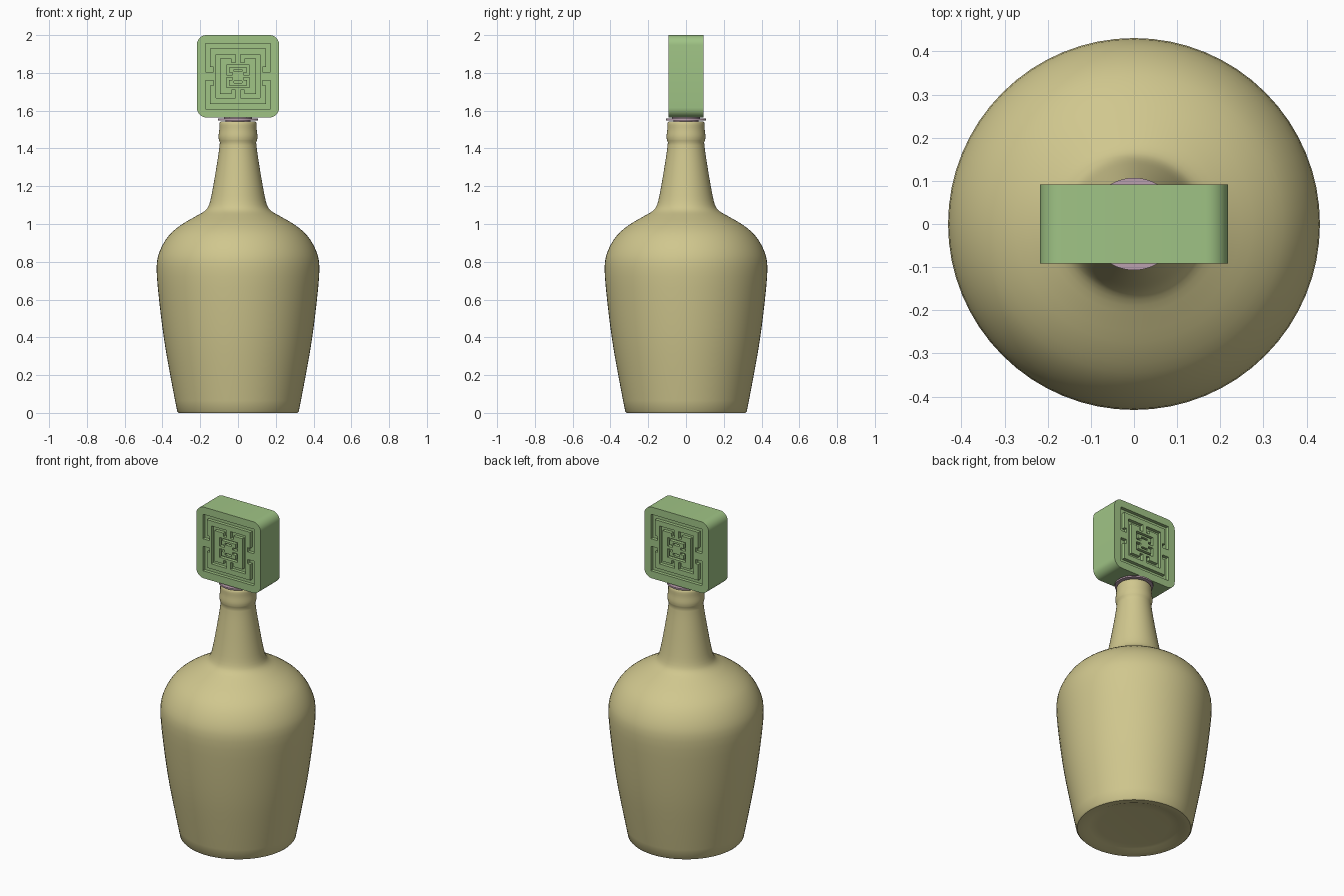
import bpy, bmesh, math
from mathutils import Vector

cube = bpy.data.objects.get("Cube")
if cube:
    bpy.data.objects.remove(cube, do_unlink=True)


def material(name, rgb):
    m = bpy.data.materials.new(name)
    m.use_nodes = True
    m.diffuse_color = (*rgb, 1)
    for n in m.node_tree.nodes:
        if n.type == 'BSDF_PRINCIPLED':
            n.inputs["Base Color"].default_value = (*rgb, 1)
    return m


tan = material("tan ceramic", (0.63, 0.57, 0.27))
green = material("jade green", (0.35, 0.55, 0.235))
pink = material("dusty pink", (0.50, 0.35, 0.43))


def finish(bm, name, mat, angle=35):
    bmesh.ops.recalc_face_normals(bm, faces=bm.faces)
    me = bpy.data.meshes.new(name)
    bm.to_mesh(me)
    bm.free()
    me.materials.append(mat)
    ob = bpy.data.objects.new(name, me)
    bpy.context.collection.objects.link(ob)
    smooth(ob, angle)
    return ob


def smooth(ob, angle):
    bpy.ops.object.select_all(action='DESELECT')
    ob.select_set(True)
    bpy.context.view_layer.objects.active = ob
    bpy.ops.object.shade_smooth_by_angle(angle=math.radians(angle))


def spline(pts, steps=3):
    """Smooth a profile with a Catmull-Rom curve through its points."""
    p = [Vector(q) for q in pts]
    p = [2 * p[0] - p[1]] + p + [2 * p[-1] - p[-2]]
    out = []
    for a, b, c, d in zip(p, p[1:], p[2:], p[3:]):
        for i in range(steps):
            t = i / steps
            out.append(0.5 * (2 * b + (c - a) * t + (2 * a - 5 * b + 4 * c - d) * t ** 2
                              + (3 * b - a - 3 * c + d) * t ** 3))
    return [tuple(v) for v in out] + [tuple(pts[-1])]


def lathe(name, profile, mat, seg=64):
    """Revolve (radius, z) points about z and cap both ends."""
    bm = bmesh.new()
    rings = [[bm.verts.new((r * math.cos(2 * math.pi * i / seg),
                            r * math.sin(2 * math.pi * i / seg), z))
              for i in range(seg)] for r, z in profile]
    for lo, hi in zip(rings, rings[1:]):
        for i in range(seg):
            j = (i + 1) % seg
            bm.faces.new((lo[i], lo[j], hi[j], hi[i]))
    bm.faces.new(rings[0][::-1])
    bm.faces.new(rings[-1])
    return finish(bm, name, mat)


def prism(bm, outline, y0, y1):
    """Add a solid with an (x, z) outline between two depths."""
    a = [bm.verts.new((x, y0, z)) for x, z in outline]
    b = [bm.verts.new((x, y1, z)) for x, z in outline]
    bm.faces.new(a)
    bm.faces.new(b[::-1])
    for i in range(len(a)):
        j = (i + 1) % len(a)
        bm.faces.new((a[i], b[i], b[j], a[j]))


# Bottle: recessed foot, tapered body, shoulder, neck and rounded lip
foot = [(0.20, 0.015), (0.25, 0.012), (0.28, 0.0), (0.315, 0.0)]
body = spline([(0.322, 0.008), (0.355, 0.18), (0.39, 0.38), (0.418, 0.6), (0.431, 0.77),
               (0.413, 0.86), (0.365, 0.94), (0.30, 0.996), (0.225, 1.04), (0.175, 1.07),
               (0.152, 1.105), (0.135, 1.18), (0.116, 1.29), (0.102, 1.38), (0.096, 1.432)])
lip = spline([(0.101, 1.442), (0.103, 1.465), (0.099, 1.50), (0.098, 1.532), (0.092, 1.543)])
lathe("bottle", foot + body + lip + [(0.07, 1.543)], tan)

# Stopper collar with a short stem into the neck and the block
lathe("stopper_collar", [(0.065, 1.53), (0.065, 1.549), (0.107, 1.549), (0.107, 1.558),
                         (0.075, 1.558), (0.075, 1.575)], pink)

# Stopper block: rounded square slab
CZ, HALF, DEPTH, R = 1.782, 0.218, 0.092, 0.052
outline = []
for k, (sx, sz) in enumerate([(1, 1), (-1, 1), (-1, -1), (1, -1)]):
    for i in range(9):
        a = math.pi / 2 * (k + i / 8)
        outline.append((sx * (HALF - R) + R * math.cos(a), CZ + sz * (HALF - R) + R * math.sin(a)))
bm = bmesh.new()
prism(bm, outline, -DEPTH, DEPTH)
block = finish(bm, "stopper_block", green)


def strip(path, width):
    """Outline of a square-ended line with mitred right-angle corners."""
    p = [Vector(q) for q in path]
    dirs = [(b - a).normalized() for a, b in zip(p, p[1:])]
    norms = [Vector((-d.y, d.x)) * width / 2 for d in dirs]
    offs = [norms[0]] + [a + b for a, b in zip(norms, norms[1:])] + [norms[-1]]
    left = [q + o for q, o in zip(p, offs)]
    right = [q - o for q, o in zip(p, offs)]
    return left + right[::-1]


# Fretwork grooves: hooked half frames, each mirrored and cut on both faces
def half_frame(s, gap, hook):
    return [(-s + hook, gap), (-s, gap), (-s, s), (s, s), (s, gap), (s - hook, gap)]


frames = [  # path, line width, turned a quarter
    (half_frame(0.160, 0.036, 0.030), 0.026, False),
    (half_frame(0.105, 0.023, 0.032), 0.022, True),
    (half_frame(0.054, 0.014, 0.026), 0.013, False),
    ([(-0.022, 0.031), (0.022, 0.031)], 0.011, False),
]
bm = bmesh.new()
for path, width, turned in frames:
    for sign in (1, -1):
        pts = [(x, z * sign) for x, z in path]
        if turned:
            pts = [(z, x) for x, z in pts]
        line = [(v.x, v.y + CZ) for v in strip(pts, width)]
        for side in (1, -1):
            prism(bm, line, side * (DEPTH - 0.02), side * (DEPTH + 0.02))
cutter = finish(bm, "groove_cutter", green)
cutter.hide_render = True

bpy.ops.object.select_all(action='DESELECT')
block.select_set(True)
bpy.context.view_layer.objects.active = block
mod = block.modifiers.new("grooves", 'BOOLEAN')
mod.operation = 'DIFFERENCE'
mod.solver = 'EXACT'
mod.object = cutter
bpy.ops.object.modifier_apply(modifier=mod.name)
bpy.data.objects.remove(cutter, do_unlink=True)
smooth(block, 35)
